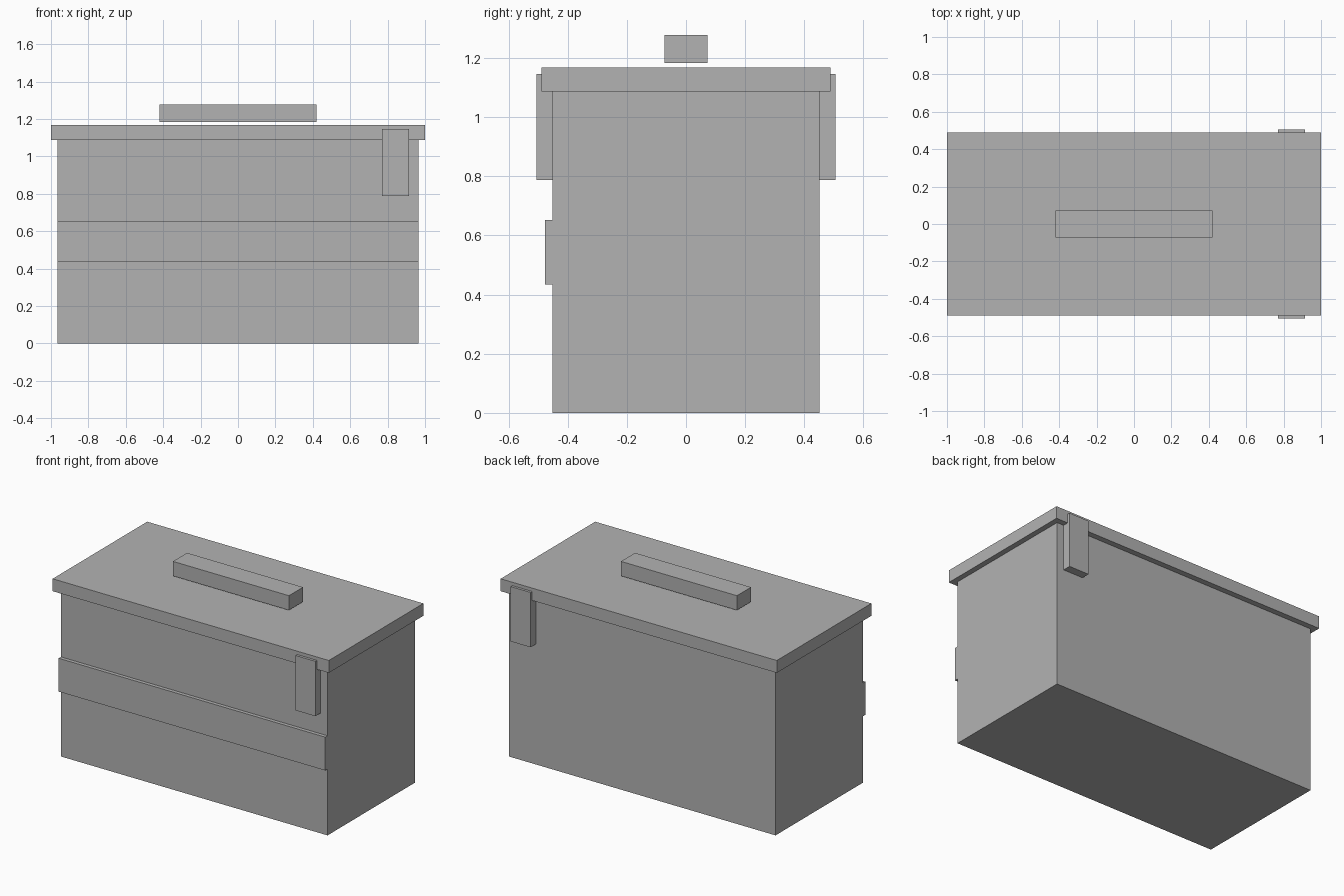
import bpy
import bmesh
from mathutils import Matrix, Vector

default = bpy.data.objects.get("Cube")
if default:
    bpy.data.objects.remove(default, do_unlink=True)

# Single flat grey for the whole box
grey = bpy.data.materials.new("plain_grey")
grey.use_nodes = True
colour = (0.448, 0.448, 0.448, 1.0)
grey.diffuse_color = colour
grey.node_tree.nodes["Principled BSDF"].inputs["Base Color"].default_value = colour


def box(name, x, y, z):
    """Flat-faced box given its (min, max) extent on each axis."""
    low, high = (Vector(c) for c in zip(x, y, z))
    bm = bmesh.new()
    matrix = Matrix.Translation((low + high) / 2) @ Matrix.Diagonal((*(high - low), 1))
    bmesh.ops.create_cube(bm, size=1, matrix=matrix)
    mesh = bpy.data.meshes.new(name)
    bm.to_mesh(mesh)
    bm.free()
    mesh.materials.append(grey)
    obj = bpy.data.objects.new(name, mesh)
    bpy.context.collection.objects.link(obj)
    return obj


half_width, half_depth = 0.965, 0.452

# Main container and overhanging lid
box("body", (-half_width, half_width), (-half_depth, half_depth), (0, 1.087))
box("lid", (-1, 1), (-0.489, 0.489), (1.087, 1.168))

# Raised band across the front
box("front_band", (-half_width, half_width), (-0.476, -half_depth), (0.434, 0.652))

# Handle bar hovering just above the lid
box("handle", (-0.42, 0.42), (-0.073, 0.073), (1.183, 1.278))

# Matching latches on front and back, near the left end
for name, side in (("front_latch", -1), ("back_latch", 1)):
    y = sorted((side * half_depth, side * 0.506))
    box(name, (0.771, 0.915), y, (0.787, 1.146))
